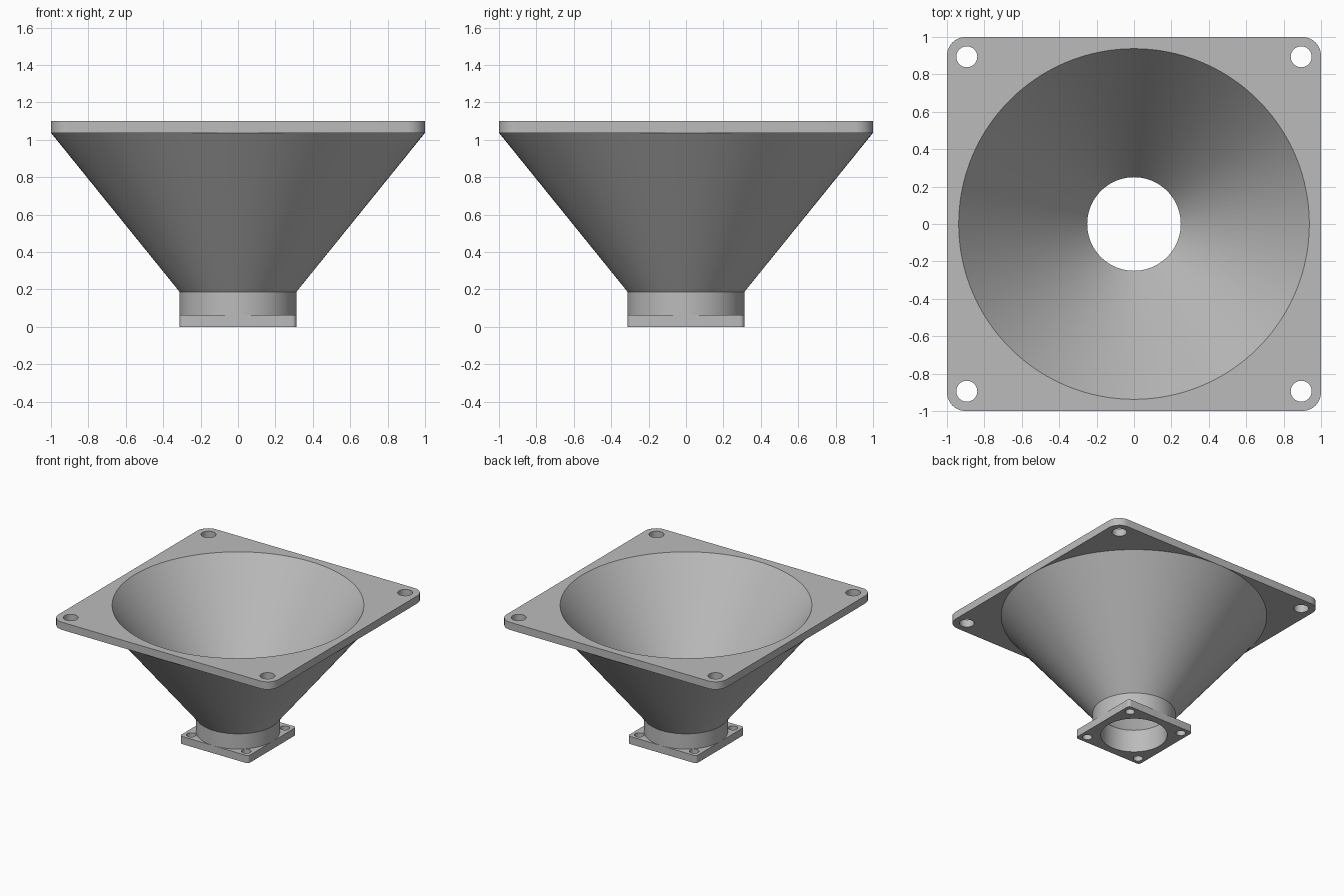
import bpy, bmesh, math
from mathutils import Vector

cube = bpy.data.objects.get("Cube")
if cube:
    bpy.data.objects.remove(cube, do_unlink=True)

grey = bpy.data.materials.new("plain grey")
grey.use_nodes = True
color = (0.5, 0.5, 0.5, 1)
grey.diffuse_color = color
grey.node_tree.nodes["Principled BSDF"].inputs["Base Color"].default_value = color

SEGMENTS = 128
THICK = 0.0625
TOP = 1.1
NECK_TOP = 0.1875


def arc(cx, cy, r, start, sweep, steps):
    return [(cx + r * math.cos(start + sweep * i / steps),
             cy + r * math.sin(start + sweep * i / steps)) for i in range(steps + 1)]


def circle(cx, cy, r, steps):
    return arc(cx, cy, r, 0, math.tau, steps)[:-1]


def rounded_square(half, r):
    c = half - r
    points = []
    for k, (sx, sy) in enumerate([(1, 1), (-1, 1), (-1, -1), (1, -1)]):
        points += arc(sx * c, sy * c, r, k * math.pi / 2, math.pi / 2, 8)
    return points


def finish(name, bm):
    bmesh.ops.recalc_face_normals(bm, faces=bm.faces)
    mesh = bpy.data.meshes.new(name)
    bm.to_mesh(mesh)
    bm.free()
    mesh.materials.append(grey)
    obj = bpy.data.objects.new(name, mesh)
    bpy.context.collection.objects.link(obj)
    bpy.ops.object.select_all(action="DESELECT")
    obj.select_set(True)
    bpy.context.view_layer.objects.active = obj
    bpy.ops.object.shade_smooth_by_angle(angle=math.radians(30))


def flange(name, z, half, corner, bore, hole_offset, hole_r):
    """Rounded square plate with four screw holes; the funnel lines its bore."""
    bm = bmesh.new()
    walls = [rounded_square(half, corner)]
    walls += [circle(sx * hole_offset, sy * hole_offset, hole_r, 32)
              for sx in (-1, 1) for sy in (-1, 1)]
    outlines = walls + [circle(0, 0, bore, SEGMENTS)]
    levels = []
    for height in (z, z + THICK):
        rings = [[bm.verts.new((x, y, height)) for x, y in loop] for loop in outlines]
        edges = [bm.edges.new((ring[i - 1], ring[i])) for ring in rings for i in range(len(ring))]
        bmesh.ops.triangle_fill(bm, use_beauty=True, edges=edges, normal=Vector((0, 0, 1)))
        levels.append(rings)
    for low, high in list(zip(*levels))[:len(walls)]:
        for i in range(len(low)):
            bm.faces.new((low[i - 1], low[i], high[i], high[i - 1]))
    finish(name, bm)


def funnel(name, profile):
    """Revolve the closed wall section around the vertical axis."""
    bm = bmesh.new()
    rings = [[bm.verts.new((x, y, z)) for x, y in circle(0, 0, r, SEGMENTS)] for r, z in profile]
    for a, b in zip(rings, rings[1:]):
        for i in range(SEGMENTS):
            bm.faces.new((a[i - 1], a[i], b[i], b[i - 1]))
    finish(name, bm)


# Outer wall runs between the plates, inner wall runs the full height
funnel("funnel_wall", [(0.3125, THICK), (0.3125, NECK_TOP), (1.0, TOP - THICK),
                       (0.9375, TOP), (0.25, NECK_TOP), (0.25, 0)][:3])
funnel("funnel_lining", [(0.25, 0), (0.25, NECK_TOP), (0.9375, TOP)])

# Wide mounting plate on top, small one at the foot
flange("top_plate", TOP - THICK, 1.0, 0.1, 0.9375, 0.894, 0.056)
flange("bottom_plate", 0, 0.3125, 0.025, 0.25, 0.25, 0.036)
